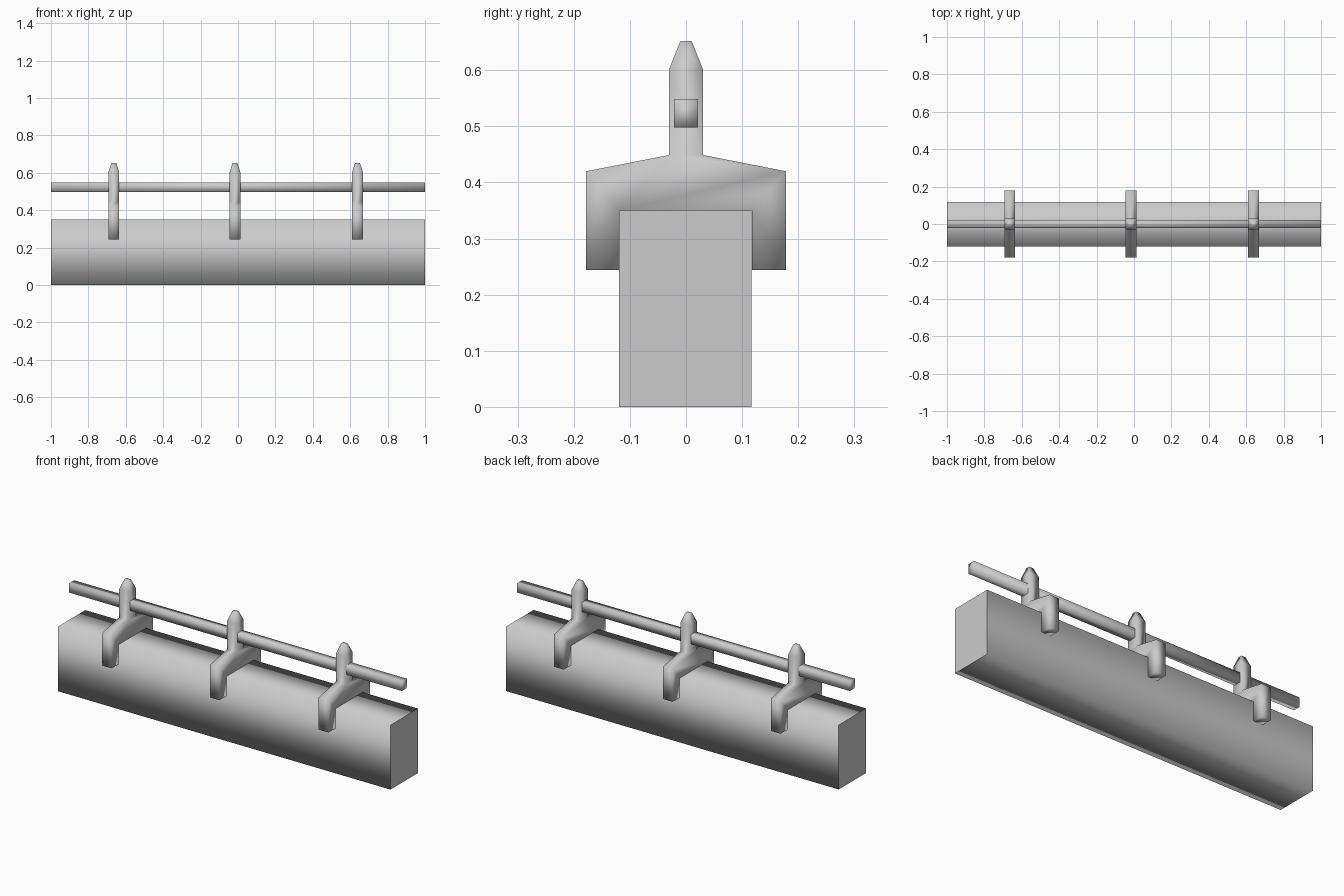
import bpy
import bmesh

cube = bpy.data.objects.get("Cube")
if cube:
    bpy.data.objects.remove(cube, do_unlink=True)

# One plain grey for everything
grey = bpy.data.materials.new("plain grey")
grey.use_nodes = True
colour = (0.6, 0.6, 0.6, 1)
grey.diffuse_color = colour
grey.node_tree.nodes["Principled BSDF"].inputs["Base Color"].default_value = colour


def finish(name, bm):
    """Turn a bmesh into a smooth-shaded grey object."""
    bmesh.ops.recalc_face_normals(bm, faces=bm.faces)
    for face in bm.faces:
        face.smooth = True
    mesh = bpy.data.meshes.new(name)
    bm.to_mesh(mesh)
    bm.free()
    mesh.materials.append(grey)
    obj = bpy.data.objects.new(name, mesh)
    bpy.context.collection.objects.link(obj)
    return obj


def bar(name, y_half, z_low, z_high, y_mid=0.0, flat_ends=False):
    """Full-length rectangular bar along x."""
    bm = bmesh.new()
    bmesh.ops.create_cube(bm, size=2)
    for v in bm.verts:
        v.co.y = y_mid + v.co.y * y_half
        v.co.z = z_high if v.co.z > 0 else z_low
    if flat_ends:
        for e in bm.edges:
            if abs(e.verts[0].co.x - e.verts[1].co.x) < 0.01:
                e.smooth = False
    return finish(name, bm)


# Saddle bracket: half outline in (y, z, half thickness), mirrored across y
HALF = 0.029
TIP = 0.013
SADDLE = [
    (0.118, 0.35, HALF), (0.118, 0.244, HALF), (0.178, 0.244, HALF),
    (0.178, 0.42, HALF), (0.03, 0.449, HALF), (0.03, 0.602, HALF),
    (0.01, 0.652, TIP),
]


def bracket(name, x):
    outline = SADDLE + [(-y, z, t) for y, z, t in reversed(SADDLE)]
    bm = bmesh.new()
    left = [bm.verts.new((x + t, y, z)) for y, z, t in outline]
    right = [bm.verts.new((x - t, y, z)) for y, z, t in outline]
    n = len(outline)
    for i in range(n):
        j = (i + 1) % n
        bm.faces.new((left[i], left[j], right[j], right[i]))
    # Side panels: saddle arms, post and tapered tip
    for s in (left, right):
        bm.faces.new((s[0], s[1], s[2], s[3]))
        bm.faces.new((s[-1], s[-2], s[-3], s[-4]))
        bm.faces.new((s[0], s[3], s[4], s[-5], s[-4], s[-1]))
        bm.faces.new((s[4], s[5], s[-6], s[-5]))
        bm.faces.new((s[5], s[6], s[-7], s[-6]))
    return finish(name, bm)


bar("beam", 0.118, 0, 0.35, y_mid=-0.001, flat_ends=True)
bar("rail", 0.021, 0.498, 0.549)
for label, x in (("right", -0.664), ("middle", -0.016), ("left", 0.639)):
    bracket(label + "_bracket", x)
